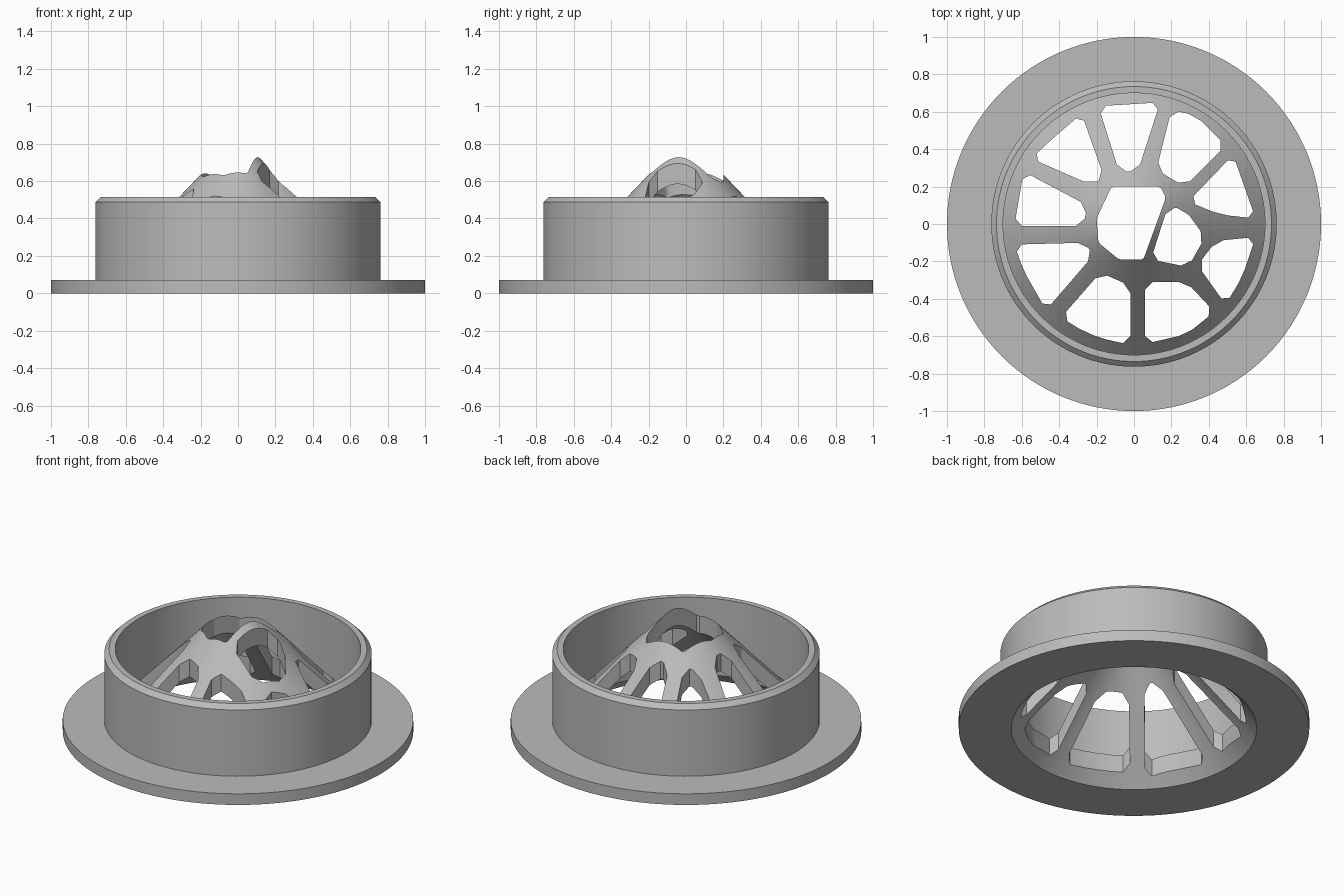
import bpy, bmesh, math

if "Cube" in bpy.data.objects:
    bpy.data.objects.remove(bpy.data.objects["Cube"])

SEGMENTS = 128

grey = bpy.data.materials.new("plain_grey")
grey.use_nodes = True
colour = (0.5, 0.5, 0.5, 1)
grey.diffuse_color = colour
grey.node_tree.nodes["Principled BSDF"].inputs["Base Color"].default_value = colour


def make_object(name, bm):
    bmesh.ops.recalc_face_normals(bm, faces=bm.faces)
    mesh = bpy.data.meshes.new(name)
    bm.to_mesh(mesh)
    bm.free()
    obj = bpy.data.objects.new(name, mesh)
    bpy.context.collection.objects.link(obj)
    mesh.materials.append(grey)
    return obj


def revolve(name, profile):
    bm = bmesh.new()
    verts = [bm.verts.new((r, 0, z)) for r, z in profile]
    edges = [bm.edges.new(pair) for pair in zip(verts, verts[1:])]
    bmesh.ops.spin(bm, geom=verts + edges, cent=(0, 0, 0), axis=(0, 0, 1),
                   angle=math.tau, steps=SEGMENTS, use_merge=False)
    bmesh.ops.remove_doubles(bm, verts=bm.verts, dist=0.0001)
    return make_object(name, bm)


def add_prism(bm, corners, chamfer):
    """Upright prism with clipped corners; corners in hundredths of a unit."""
    points = []
    for i, (x, y) in enumerate(corners):
        for nx, ny in (corners[i - 1], corners[(i + 1) % len(corners)]):
            t = min(chamfer / math.hypot(nx - x, ny - y), 0.4)
            points.append(((x + (nx - x) * t) / 100, (y + (ny - y) * t) / 100))
    face = bm.faces.new([bm.verts.new((x, y, -0.2)) for x, y in points])
    top = bmesh.ops.extrude_face_region(bm, geom=[face], use_keep_orig=True)["geom"]
    bmesh.ops.translate(bm, vec=(0, 0, 1.3),
                        verts=[v for v in top if isinstance(v, bmesh.types.BMVert)])


# Flange, chamfered collar and hollow cone in one turned profile
strainer = revolve("strainer_body", [
    (0, 0.735), (0.70, 0), (1, 0), (1, 0.07), (0.763, 0.07), (0.763, 0.487),
    (0.735, 0.515), (0.70, 0.515), (0.70, 0.11), (0, 0.845)])

# Openings between the ribs of the cone
windows = [
    [(-19, 63), (14, 65), (2, 28), (-8, 28)],
    [(20, 61), (33, 58), (49, 42), (27, 20), (12, 29)],
    [(53, 37), (65, 3), (46, 5), (29, 12)],
    [(18, 9), (27, 8), (38, -7), (29, -23), (9, -19)],
    [(44, -9), (65, -7), (58, -28), (49, -43), (34, -22)],
    [(6, -31), (28, -31), (43, -47), (28, -59), (6, -64)],
    [(-18, -26), (-2, -33), (-2, -64), (-11, -63), (-26, -58), (-39, -50)],
    [(-64, -11), (-26, -10), (-22, -17), (-47, -46), (-59, -25)],
    [(-59, 28), (-25, 10), (-27, -1), (-64, -1)],
    [(-55, 35), (-42, 47), (-28, 59), (-16, 25), (-23, 21)],
]
crown = [(-12, 20), (14, 20), (17, 14), (5, -19), (-8, -19), (-19, -10), (-20, 3)]

bm = bmesh.new()
for corners in windows:
    add_prism(bm, corners, 4)
add_prism(bm, crown, 1)
cutter = make_object("window_cutter", bm)
cutter.hide_render = True

# Cut the openings, then drop the cutter
bpy.ops.object.select_all(action="DESELECT")
bpy.context.view_layer.objects.active = strainer
strainer.select_set(True)
cut = strainer.modifiers.new("windows", "BOOLEAN")
cut.operation = "DIFFERENCE"
cut.solver = "EXACT"
cut.object = cutter
bpy.ops.object.modifier_apply(modifier=cut.name)
bpy.data.objects.remove(cutter)
bpy.ops.object.shade_smooth_by_angle(angle=math.radians(30))
